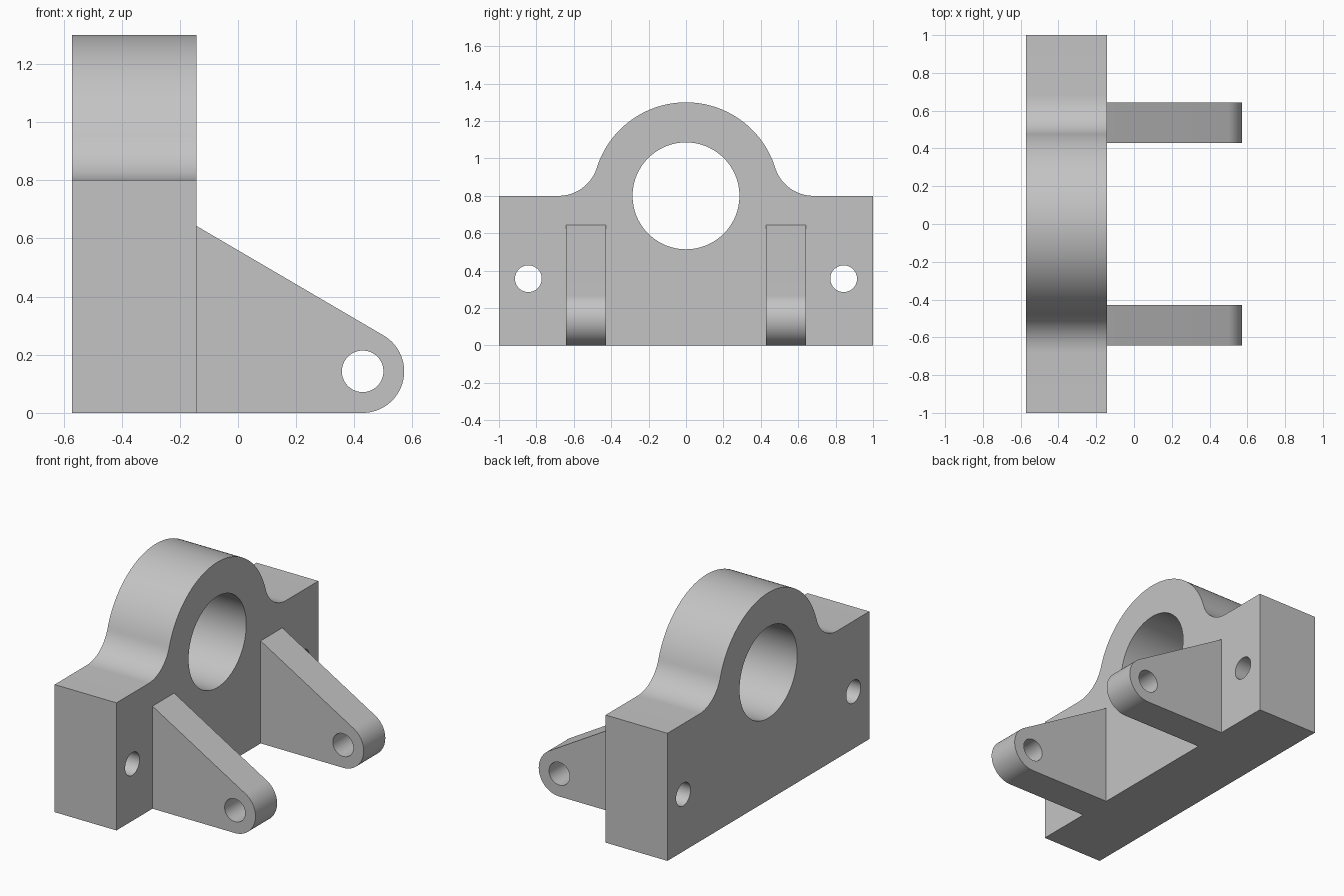
import bpy, bmesh
from math import sin, cos, pi, atan2, acos, hypot, sqrt, radians
from mathutils import Vector

cube = bpy.data.objects.get("Cube")
if cube:
    bpy.data.objects.remove(cube, do_unlink=True)

U = 1 / 14  # drawing unit of the part

grey = bpy.data.materials.new("machined grey")
grey.use_nodes = True
colour = (0.55, 0.55, 0.55, 1)
grey.diffuse_color = colour
grey.node_tree.nodes["Principled BSDF"].inputs["Base Color"].default_value = colour


def arc(cu, cv, r, start, end, steps):
    angles = [start + (end - start) * i / steps for i in range(steps + 1)]
    return [(cu + r * cos(a), cv + r * sin(a)) for a in angles]


def circle(cu, cv, r, steps=64):
    return arc(cu, cv, r, 0, 2 * pi, steps)[:-1]


def extrude_profile(name, loops, place, offset):
    """Fill an outline with holes, extrude it and keep the hard edges sharp."""
    bm = bmesh.new()
    for loop in loops:
        verts = [bm.verts.new(place(u, v)) for u, v in loop]
        for a, b in zip(verts, verts[1:] + verts[:1]):
            bm.edges.new((a, b))
    bmesh.ops.triangle_fill(bm, use_beauty=True, edges=bm.edges[:])
    result = bmesh.ops.extrude_face_region(bm, geom=bm.faces[:], use_keep_orig=True)
    moved = [g for g in result["geom"] if isinstance(g, bmesh.types.BMVert)]
    bmesh.ops.translate(bm, verts=moved, vec=Vector(offset))
    bmesh.ops.recalc_face_normals(bm, faces=bm.faces[:])
    for face in bm.faces:
        face.smooth = True
    for edge in bm.edges:
        edge.smooth = edge.calc_face_angle(0) < radians(30)
    mesh = bpy.data.meshes.new(name)
    bm.to_mesh(mesh)
    bm.free()
    mesh.materials.append(grey)
    obj = bpy.data.objects.new(name, mesh)
    bpy.context.collection.objects.link(obj)
    return obj


# Bearing plate: block with a round boss blended in by fillets
half, shoulder = 14 * U, 11.2 * U
boss_r, fillet_r = 7 * U, 3 * U
fillet_y = sqrt((boss_r + fillet_r) ** 2 - fillet_r ** 2)
blend = atan2(fillet_r, fillet_y)
right_side = [(half, 0), (half, shoulder)]
right_side += arc(fillet_y, shoulder + fillet_r, fillet_r, -pi / 2, -pi + blend, 16)
boss = arc(0, shoulder, boss_r, blend, pi - blend, 64)[1:-1]
left_side = [(-y, z) for y, z in reversed(right_side)]
plate_loops = [right_side + boss + left_side, circle(0, shoulder, 4 * U, 96)]
plate_loops += [circle(s * 11.8 * U, 5 * U, U) for s in (-1, 1)]
extrude_profile("bearing_plate", plate_loops,
                lambda y, z: (-8 * U, y, z), (6 * U, 0, 0))

# Pivot lugs: tapered arms with a rounded, drilled end
root_x, root_z = -2 * U, 9 * U
eye_x, eye_z, eye_r = 6 * U, 2 * U, 2 * U
dx, dz = root_x - eye_x, root_z - eye_z
tangent = atan2(dz, dx) - acos(eye_r / hypot(dx, dz))
lug_outline = [(root_x, root_z), (root_x, 0)]
lug_outline += arc(eye_x, eye_z, eye_r, -pi / 2, tangent, 32)
lug_loops = [lug_outline, circle(eye_x, eye_z, U)]
for side, name in ((-1, "front_lug"), (1, "back_lug")):
    extrude_profile(name, lug_loops,
                    lambda x, z: (x, side * 6 * U, z), (0, side * 3 * U, 0))
